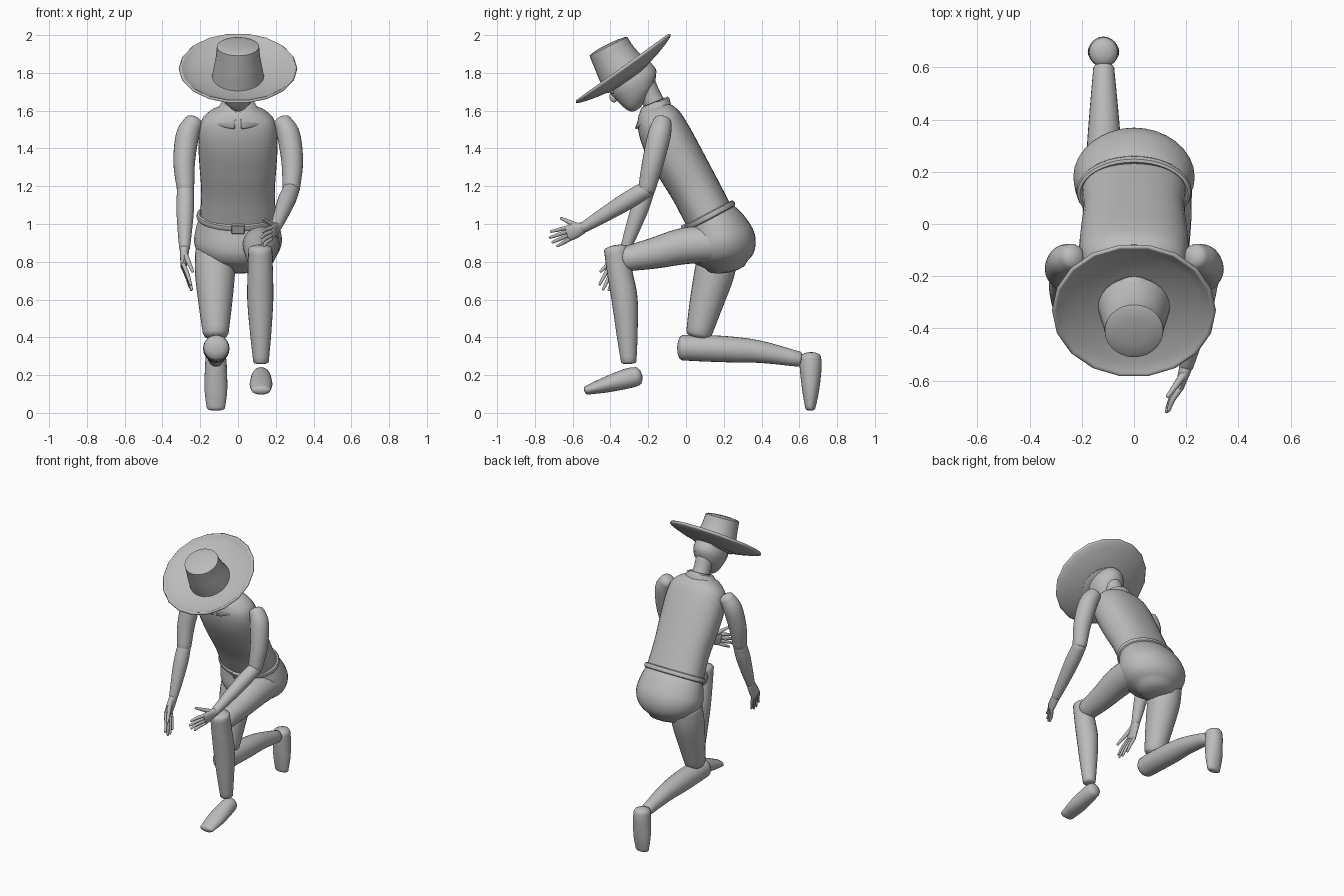
import bpy, bmesh, math
from mathutils import Vector, Matrix
from math import sin, cos, pi, radians

cube = bpy.data.objects.get("Cube")
if cube:
    bpy.data.objects.remove(cube)

grey = bpy.data.materials.new("plain grey")
grey.use_nodes = True
GREY = (0.5, 0.5, 0.5, 1)
grey.diffuse_color = GREY
grey.node_tree.nodes["Principled BSDF"].inputs["Base Color"].default_value = GREY


def finish(name, bm, angle=40):
    """Turn a bmesh into a smooth shaded object."""
    bmesh.ops.recalc_face_normals(bm, faces=bm.faces)
    mesh = bpy.data.meshes.new(name)
    bm.to_mesh(mesh)
    bm.free()
    obj = bpy.data.objects.new(name, mesh)
    bpy.context.collection.objects.link(obj)
    mesh.materials.append(grey)
    bpy.ops.object.select_all(action='DESELECT')
    obj.select_set(True)
    bpy.context.view_layer.objects.active = obj
    bpy.ops.object.shade_smooth_by_angle(angle=radians(angle))
    return obj


def skin(bm, rings, closed=True):
    """Bridge consecutive rings of points with quads."""
    rows = [[bm.verts.new(p) for p in ring] for ring in rings]
    n = len(rows[0])
    for low, high in zip(rows, rows[1:]):
        for i in range(n if closed else n - 1):
            j = (i + 1) % n
            bm.faces.new((low[i], low[j], high[j], high[i]))
    return rows


def spline(rows, steps=5):
    """Smooth curve through rows of position and radii."""
    rows = [Vector(r if len(r) == 5 else (*r, r[3])) for r in rows]
    ends = [rows[0] * 2 - rows[1]] + rows + [rows[-1] * 2 - rows[-2]]
    out = []
    for a, b, c, d in zip(ends, ends[1:], ends[2:], ends[3:]):
        for k in range(steps):
            t = k / steps
            out.append((b * 2 + (c - a) * t + (a * 2 - b * 5 + c * 4 - d) * t ** 2
                        + (b * 3 - a - c * 3 + d) * t ** 3) / 2)
    return out + [rows[-1]]


def loft(name, rows, cap=0.4, sides=24, power=2, angle=40):
    """Rounded tube: rows are x, y, z, half width, optional half depth."""
    path = spline(rows)
    rings = []
    last = len(path) - 1
    for i, p in enumerate(path):
        t = (path[min(i + 1, last)].xyz - path[max(i - 1, 0)].xyz).normalized()
        u = (Vector((1, 0, 0)) - t * t.x).normalized()
        v = t.cross(u)
        turns = [0]
        if i == 0:
            turns = [-85, -60, -30, 0]
        elif i == last:
            turns = [0, 30, 60, 85]
        for turn in turns:
            c, s = cos(radians(turn)), sin(radians(turn))
            mid = p.xyz + t * cap * min(p[3], p[4]) * s
            ring = []
            for k in range(sides):
                ca, sa = cos(2 * pi * k / sides), sin(2 * pi * k / sides)
                q = 2 / power
                ring.append(mid + u * p[3] * c * math.copysign(abs(ca) ** q, ca)
                            + v * p[4] * c * math.copysign(abs(sa) ** q, sa))
            rings.append(ring)
    bm = bmesh.new()
    skinned = skin(bm, rings)
    bm.faces.new(skinned[0])
    bm.faces.new(skinned[-1])
    return finish(name, bm, angle)


# Torso and hips
loft("shirt", [(0, .12, 1.045, .2, .13), (0, .05, 1.18, .195, .13), (0, -.03, 1.32, .205, .135),
               (0, -.1, 1.45, .21, .135), (0, -.14, 1.54, .195, .122), (0, -.16, 1.59, .15, .1),
               (0, -.17, 1.62, .09, .075)], cap=.1, sides=32, power=2.3)
loft("hips", [(0, .12, 1.05, .2, .13), (0, .155, .98, .222, .165), (0, .185, .9, .232, .185),
              (0, .205, .83, .2, .165), (0, .215, .78, .13, .11)], cap=.35, sides=32)

# Belt with buckle
lean = Matrix.Translation((0, .125, 1.043)) @ Matrix.Rotation(radians(28), 4, 'X')
bm = bmesh.new()
loops = []
for i in range(40):
    a = 2 * pi * i / 40
    loops.append([lean @ Vector(((.207 + .014 * cos(b)) * cos(a), (.137 + .014 * cos(b)) * sin(a),
                                 .018 * sin(b))) for b in [k * pi / 4 for k in range(8)]])
skin(bm, loops + loops[:1])
bmesh.ops.remove_doubles(bm, verts=bm.verts, dist=1e-5)
finish("belt", bm)
bm = bmesh.new()
bmesh.ops.create_cube(bm, size=1, matrix=lean @ Matrix.Translation((0, -.148, 0))
                      @ Matrix.Diagonal((.07, .025, .05, 1)))
bmesh.ops.bevel(bm, geom=bm.edges[:], offset=.004, segments=1, affect='EDGES')
finish("buckle", bm, 30)

# Neck and collar
loft("neck", [(0, -.13, 1.57, .062), (0, -.18, 1.66, .056), (0, -.22, 1.74, .06)])
bm = bmesh.new()
rings = []
for grow, rise in ((0, .062), (.02, .055), (.042, .02), (.09, -.02)):
    ring = []
    for k in range(33):
        a = -pi / 2 + .12 + (2 * pi - .24) * k / 32
        front = max(0, -sin(a)) ** 2
        drop = grow * front * .35
        ring.append(Vector(((.068 + grow) * cos(a), -.165 + (.068 + grow * .42) * sin(a),
                            1.585 + rise + .028 * sin(a) - drop)))
    rings.append(ring)
skin(bm, rings, closed=False)
finish("collar", bm).modifiers.new("thickness", 'SOLIDIFY').thickness = .012

# Head, face and hair share one tilted frame
head_frame = Matrix.Translation((0, -.28, 1.75)) @ Matrix.Rotation(radians(27), 4, 'X')


def skull(a, elevation, grow=1.0):
    up = sin(elevation)
    low = max(0, -up)
    flat = cos(elevation)
    return head_frame @ Vector((.105 * flat * cos(a) * grow * (1 - .15 * low),
                                .135 * flat * sin(a) * grow * (1 - .3 * low) - .055 * low ** 2,
                                .14 * up * grow))


def hair_edge(a):
    back = sin(a)
    return radians(8 if back < -.3 else -14 - 12 * cos(3 * (a - pi / 2) + pi))


def dome(name, bottom, grow):
    bm = bmesh.new()
    rings = []
    for k in range(17):
        ring = []
        for i in range(32):
            a = 2 * pi * i / 32
            low = bottom(a)
            ring.append(skull(a, low + (pi / 2 - .01 - low) * k / 16, grow))
        rings.append(ring)
    skin(bm, rings)
    return finish(name, bm)


dome("head", lambda a: -pi / 2 + .01, 1)
dome("hair", hair_edge, 1.03)


def ball(name, place, size):
    bm = bmesh.new()
    bmesh.ops.create_uvsphere(bm, u_segments=12, v_segments=8, radius=1,
                              matrix=head_frame @ Matrix.Translation(place) @ Matrix.Diagonal((*size, 1)))
    finish(name, bm)


for side, label in ((1, "left"), (-1, "right")):
    ball(label + "_eye", (side * .042, -.12, .005), (.016, .01, .011))
ball("nose", (0, -.132, -.025), (.014, .018, .026))

# Hat: dished brim and tapered crown
tilt = Matrix.Translation((0, -.33, 1.82)) @ Matrix.Rotation(radians(35.7), 4, 'X')
bm = bmesh.new()
skin(bm, [[tilt @ Vector((r * cos(pi * k / 9), r * sin(pi * k / 9), z)) for k in range(18)]
          for r, z in ((.1, -.048), (.14, -.044), (.2, -.032), (.26, -.015), (.3, 0), (.31, .008))])
brim = finish("hat_brim", bm)
mod = brim.modifiers.new("thickness", 'SOLIDIFY')
mod.thickness = .014
mod.offset = 0
loft("hat_crown", [(0, -.31, 1.77, .14), (0, -.35, 1.83, .128), (0, -.385, 1.89, .117),
                   (0, -.41, 1.94, .112)], cap=.12, sides=28)

# Legs: left one planted in front, right one kneeling
loft("left_thigh", [(.122, .2, .9, .1), (.122, 0, .885, .097), (.12, -.17, .845, .082),
                    (.12, -.32, .815, .066)], cap=.45)
loft("left_shin", [(.118, -.372, .87, .063), (.118, -.35, .74, .067), (.118, -.325, .6, .069),
                   (.12, -.312, .42, .056), (.122, -.303, .27, .041)], cap=.3)
loft("left_foot", [(.122, -.26, .193, .048, .05), (.122, -.31, .182, .054, .053),
                   (.122, -.42, .15, .06, .042), (.122, -.525, .12, .05, .024)], cap=.6)
loft("right_thigh", [(-.122, .175, .86, .104), (-.122, .15, .74, .106), (-.12, .105, .57, .088),
                     (-.118, .068, .42, .068)], cap=.45)
loft("right_shin", [(-.115, -.02, .345, .067), (-.115, .1, .342, .07), (-.115, .25, .335, .068),
                    (-.115, .4, .322, .058), (-.116, .6, .284, .04)], cap=.4)
loft("right_foot", [(-.117, .658, .295, .054, .057), (-.117, .66, .24, .058, .058),
                    (-.117, .66, .12, .06, .045), (-.117, .658, .025, .048, .027)], cap=.5)


# Arms: upper arm, forearm and hand with fingers
def arm(label, shoulder, elbow, wrist, knuckles, tips, spread, thumb):
    s, e, w, k, t = map(Vector, (shoulder, elbow, wrist, knuckles, tips))
    across = Vector(spread)
    out = Vector((math.copysign(.024, s.x), 0, 0))
    loft(label + "_upper_arm", [(*s, .05), (*(s.lerp(e, .2) + out), .061), (*(s.lerp(e, .6) + out), .057),
                                (*e, .046)], cap=.6)
    loft(label + "_forearm", [(*e, .044), (*e.lerp(w, .3), .047), (*e.lerp(w, .7), .038), (*w, .028)], cap=.6)
    loft(label + "_palm", [(*w, .026, .03), (*w.lerp(k, .5), .021, .04), (*k, .016, .042)], cap=.4, sides=16)
    for i, reach in enumerate((.85, 1, .95, .75)):
        base = k + across * (i - 1.5) * .021
        tip = k + (t - k) * reach + across * (i - 1.5) * .028
        bend = base.lerp(tip, .5) - Vector((w.x - t.x, 0, 0)) * .08
        loft(f"{label}_finger_{i + 1}", [(*base, .011), (*bend, .0105), (*tip, .007)], cap=.9, sides=10)
    root = w.lerp(k, .3) - across * .02
    loft(label + "_thumb", [(*root, .016), (*root.lerp(Vector(thumb), .55), .012), (*thumb, .008)],
         cap=.9, sides=10)


arm("left", (.235, -.125, 1.54), (.282, -.208, 1.185), (.2, -.545, .98), (.175, -.625, .95),
    (.125, -.715, .915), (0, .3, -.95), (.13, -.66, 1.03))
arm("right", (-.235, -.125, 1.54), (-.278, -.208, 1.185), (-.283, -.32, .87), (-.288, -.37, .775),
    (-.245, -.425, .65), (0, .95, -.3), (-.24, -.45, .75))
